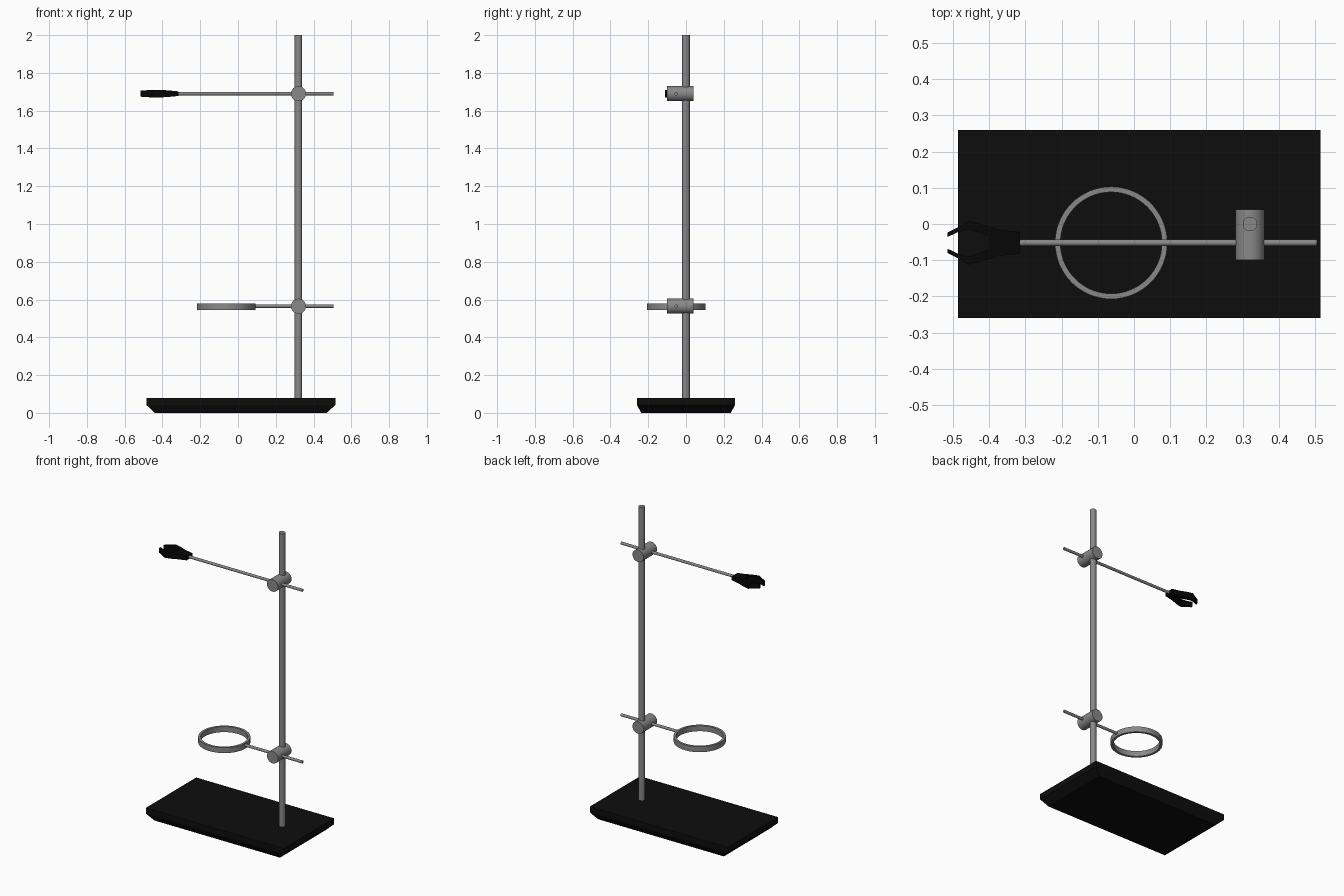
import bpy, bmesh
from math import pi, radians
from mathutils import Vector

if "Cube" in bpy.data.objects:
    bpy.data.objects.remove(bpy.data.objects["Cube"])


def make_material(name, value):
    mat = bpy.data.materials.new(name)
    mat.use_nodes = True
    colour = (value, value, value, 1)
    mat.diffuse_color = colour
    mat.node_tree.nodes["Principled BSDF"].inputs["Base Color"].default_value = colour
    return mat


steel = make_material("grey steel", 0.25)
black = make_material("black enamel", 0.004)
rubber = make_material("black rubber", 0.002)

POLE_X, ARM_Y = 0.32, -0.052
RING_Z, GRIP_Z = 0.565, 1.69


def rod(name, start, end, radius, sides=24):
    """Cylinder running between two points."""
    a, b = Vector(start), Vector(end)
    bpy.ops.mesh.primitive_cylinder_add(vertices=sides, radius=radius,
                                        depth=(b - a).length, location=(a + b) / 2)
    ob = bpy.context.object
    ob.name = name
    ob.rotation_euler = (b - a).to_track_quat('Z', 'Y').to_euler()
    ob.data.materials.append(steel)
    bpy.ops.object.shade_smooth_by_angle(angle=radians(35))
    return ob


def loft(name, sections, mat):
    """Solid skinned through a list of four-cornered sections."""
    bm = bmesh.new()
    rings = [[bm.verts.new(p) for p in s] for s in sections]
    for r, s in zip(rings, rings[1:]):
        for i in range(4):
            j = (i + 1) % 4
            bm.faces.new((r[i], r[j], s[j], s[i]))
    bm.faces.new(rings[0][::-1])
    bm.faces.new(rings[-1])
    bmesh.ops.recalc_face_normals(bm, faces=bm.faces)
    mesh = bpy.data.meshes.new(name)
    bm.to_mesh(mesh)
    bm.free()
    mesh.materials.append(mat)
    ob = bpy.data.objects.new(name, mesh)
    bpy.context.collection.objects.link(ob)
    return ob


# Base slab with a tapered underside
def slab_section(scale, z):
    x, y = 0.5 * scale, 0.26 * scale
    return [(0.015 + sx * x, sy * y, z) for sx, sy in ((-1, -1), (1, -1), (1, 1), (-1, 1))]


loft("base", [slab_section(0.91, 0), slab_section(1, 0.042), slab_section(1, 0.08)], black)

# Upright pole, just showing through the underside
rod("pole", (POLE_X, 0, -0.0), (POLE_X, 0, 2), 0.02)

# Clamp bosses and their horizontal arms
for label, z, arm_end in (("ring", RING_Z, 0.085), ("grip", GRIP_Z, -0.33)):
    rod(label + "_boss", (POLE_X, -0.1, z), (POLE_X, 0.04, z), 0.04)
    rod(label + "_arm", (arm_end, ARM_Y, z), (0.505, ARM_Y, z), 0.009, 16)

# Support ring: a flat band spun round its centre
bm = bmesh.new()
profile = [bm.verts.new((r, 0, z)) for r, z in
           ((0.14, -0.018), (0.155, -0.018), (0.155, 0.018), (0.14, 0.018))]
edges = [bm.edges.new((profile[i], profile[(i + 1) % 4])) for i in range(4)]
bmesh.ops.spin(bm, geom=profile + edges, cent=(0, 0, 0), axis=(0, 0, 1),
               angle=2 * pi, steps=64, use_merge=True)
bmesh.ops.remove_doubles(bm, verts=bm.verts, dist=0.0001)
bmesh.ops.recalc_face_normals(bm, faces=bm.faces)
mesh = bpy.data.meshes.new("support_ring")
bm.to_mesh(mesh)
bm.free()
mesh.materials.append(steel)
ring = bpy.data.objects.new("support_ring", mesh)
ring.location = (-0.063, ARM_Y, 0.562)
bpy.context.collection.objects.link(ring)
bpy.ops.object.select_all(action='DESELECT')
ring.select_set(True)
bpy.context.view_layer.objects.active = ring
bpy.ops.object.shade_smooth_by_angle(angle=radians(35))


# Gripping claw: a palm block and two mirrored bent jaws
def claw_section(x, inner, outer, half):
    return [(x, ARM_Y + y, GRIP_Z + z) for y, z in
            ((inner, -half), (outer, -half), (outer, half), (inner, half))]


loft("claw_palm", [claw_section(-0.315, -0.03, 0.03, 0.012),
                   claw_section(-0.375, -0.036, 0.036, 0.018),
                   claw_section(-0.4, -0.03, 0.03, 0.018)], rubber)
for label, side in (("front_jaw", -1), ("back_jaw", 1)):
    path = [(-0.365, 0.01, 0.034, 0.017), (-0.41, 0.022, 0.048, 0.02),
            (-0.455, 0.038, 0.06, 0.02), (-0.485, 0.03, 0.043, 0.018),
            (-0.515, 0.016, 0.028, 0.016)]
    loft(label, [claw_section(x, side * i, side * o, h) for x, i, o, h in path], rubber)
